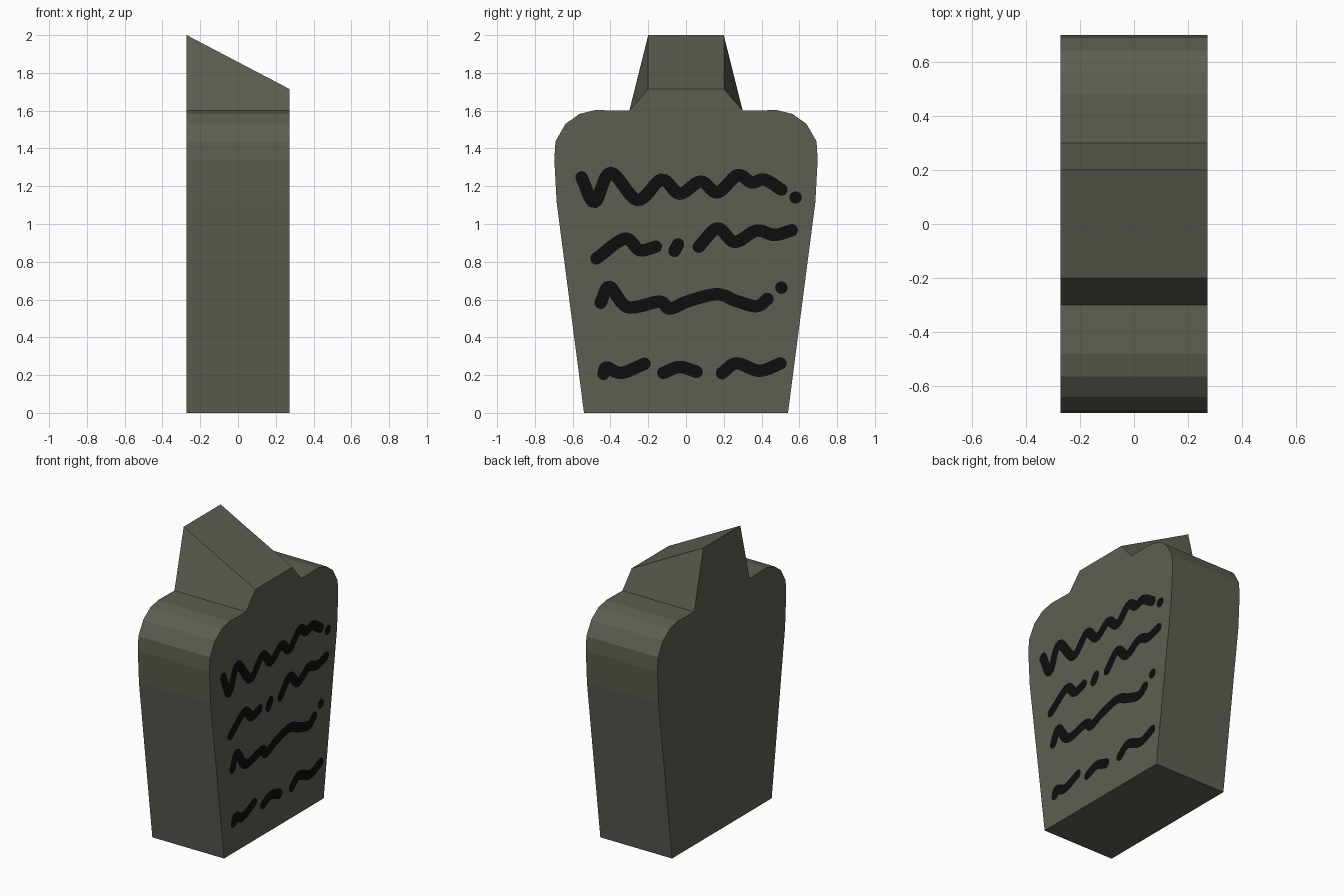
import bpy, bmesh, math
from mathutils import Vector

if "Cube" in bpy.data.objects:
    bpy.data.objects.remove(bpy.data.objects["Cube"])

HALF = 0.272      # half thickness of the slab
PEN = 0.033       # half width of a painted squiggle


def material(name, rgb):
    m = bpy.data.materials.new(name)
    m.diffuse_color = (*rgb, 1)
    m.use_nodes = True
    m.node_tree.nodes["Principled BSDF"].inputs["Base Color"].default_value = m.diffuse_color
    return m


def add_object(name, bm, mat):
    me = bpy.data.meshes.new(name)
    bm.to_mesh(me)
    bm.free()
    me.materials.append(mat)
    ob = bpy.data.objects.new(name, me)
    bpy.context.collection.objects.link(ob)
    return ob


stone = material("olive grey stone", (0.108, 0.113, 0.084))
ink = material("black paint", (0.004, 0.004, 0.004))

# Stone slab: half outline (y, z), mirrored, with a top block sloping to the front
side = [(0.54, 0), (0.685, 1.117), (0.697, 1.34), (0.691, 1.437), (0.638, 1.53),
        (0.563, 1.583), (0.48, 1.603), (0.3, 1.6)]


def outline(top):
    half = side + [(0.2, top)]
    return half + [(-y, z) for y, z in reversed(half)]


bm = bmesh.new()
back = [bm.verts.new((-HALF, y, z)) for y, z in outline(2.0)]
front = [bm.verts.new((HALF, y, z)) for y, z in outline(1.715)]
bm.faces.new(front)
bm.faces.new(back[::-1])
n = len(back)
for i in range(n):
    j = (i + 1) % n
    bm.faces.new((front[i], back[i], back[j], front[j]))
bmesh.ops.recalc_face_normals(bm, faces=bm.faces)
add_object("stone_slab", bm, stone)


# Painted squiggles: smooth flat ribbons with round ends on the +x face
def smooth(pts, steps=8):
    p = [Vector(q) for q in pts]
    p = [2 * p[0] - p[1]] + p + [2 * p[-1] - p[-2]]
    out = []
    for a, b, c, d in zip(p, p[1:], p[2:], p[3:]):
        for s in range(steps):
            t = s / steps
            out.append(0.5 * (2 * b + (c - a) * t + (2 * a - 5 * b + 4 * c - d) * t * t
                              + (3 * b - a - 3 * c + d) * t ** 3))
    return out + [p[-2]]


def disc(bm, c, start, sweep, segs):
    ring = []
    for k in range(segs + 1):
        a = start + sweep * k / segs
        ring.append(bm.verts.new((HALF + 0.003, c[0] + PEN * math.cos(a), c[1] + PEN * math.sin(a))))
    bm.faces.new(ring)


def squiggle(bm, pts):
    if len(pts) == 1:
        disc(bm, pts[0], 0, 2 * math.pi * 15 / 16, 15)
        return
    path = smooth(pts)
    rows = []
    for i, p in enumerate(path):
        t = (path[min(i + 1, len(path) - 1)] - path[max(i - 1, 0)]).normalized()
        nrm = Vector((-t.y, t.x)) * PEN
        rows.append([bm.verts.new((HALF + 0.003, *q)) for q in (p + nrm, p - nrm)])
    for (a, b), (c, d) in zip(rows, rows[1:]):
        bm.faces.new((a, b, d, c))
    for end, inner in ((path[0], path[1]), (path[-1], path[-2])):
        v = end - inner
        disc(bm, end, math.atan2(v.y, v.x) - math.pi / 2, math.pi, 8)


row_1 = [[(-.553, 1.247), (-.484, 1.115), (-.40, 1.272), (-.257, 1.127), (-.13, 1.235),
          (-.034, 1.16), (.077, 1.225), (.167, 1.167), (.272, 1.258), (.347, 1.22),
          (.415, 1.235), (.505, 1.182)], [(.58, 1.14)]]
row_2 = [[(-.474, .818), (-.325, .922), (-.246, .862), (-.16, .88)],
         [(-.061, .858), (-.042, .892)],
         [(.068, .88), (.167, .977), (.257, .905), (.373, .965), (.468, .942), (.56, .967)]]
row_3 = [[(-.452, .583), (-.405, .668), (-.31, .56), (-.14, .589), (-.087, .552),
          (.019, .594), (.167, .628), (.267, .592), (.373, .565), (.431, .603)], [(.505, .663)]]
row_4 = [[(-.437, .207), (-.42, .24), (-.341, .212), (-.22, .26)],
         [(-.12, .212), (-.034, .243), (.056, .217)],
         [(.19, .21), (.267, .262), (.389, .223), (.5, .262)]]

for number, row in enumerate((row_1, row_2, row_3, row_4), 1):
    bm = bmesh.new()
    for pts in row:
        squiggle(bm, pts)
    # all plates look towards +x
    bm.normal_update()
    bmesh.ops.reverse_faces(bm, faces=[f for f in bm.faces if f.normal.x < 0])
    add_object(f"painted_squiggle_row_{number}", bm, ink)
